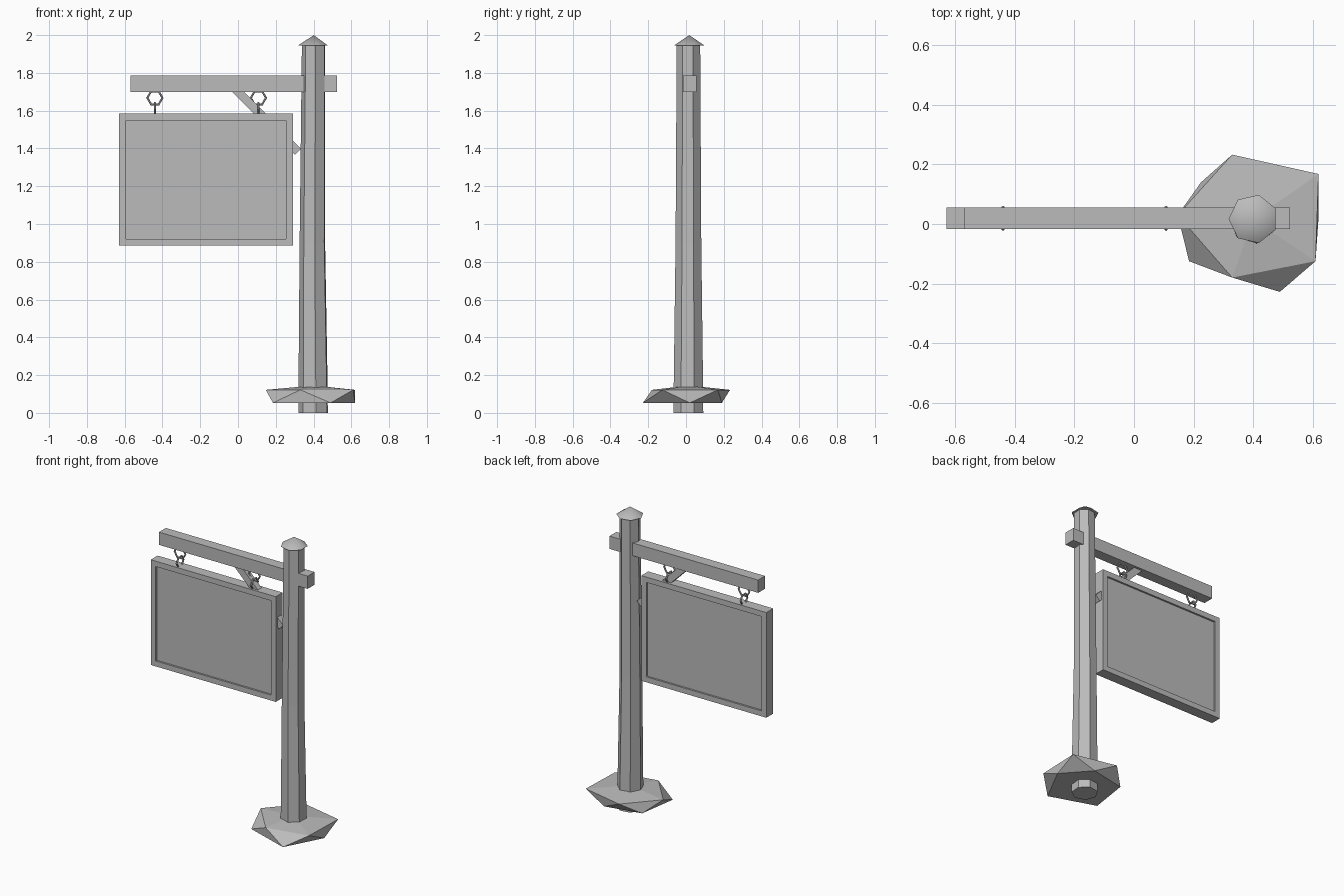
import bpy, bmesh, math
from mathutils import Matrix, Vector

old = bpy.data.objects.get("Cube")
if old:
    bpy.data.objects.remove(old, do_unlink=True)

GREY = (0.5, 0.5, 0.5, 1)
mat = bpy.data.materials.new("plain grey")
mat.use_nodes = True
mat.diffuse_color = GREY
mat.node_tree.nodes["Principled BSDF"].inputs["Base Color"].default_value = GREY

Y0 = 0.019  # depth of the sign's centre plane


def finish(name, bm, smooth=False):
    bmesh.ops.recalc_face_normals(bm, faces=bm.faces)
    mesh = bpy.data.meshes.new(name)
    bm.to_mesh(mesh)
    bm.free()
    mesh.materials.append(mat)
    for p in mesh.polygons:
        p.use_smooth = smooth and len(p.vertices) == 3
    ob = bpy.data.objects.new(name, mesh)
    bpy.context.collection.objects.link(ob)
    return ob


def loft(bm, rings, caps=True):
    """Join closed rings of points into a skin."""
    loops = [[bm.verts.new(p) for p in r] for r in rings]
    n = len(loops[0])
    for a, b in zip(loops, loops[1:]):
        for i in range(n):
            j = (i + 1) % n
            bm.faces.new((a[i], a[j], b[j], b[i]))
    if caps:
        bm.faces.new(loops[0])
        bm.faces.new(loops[-1])
    return loops


def circle(x, y, z, r, sides, turn):
    angles = [turn + math.tau * i / sides for i in range(sides)]
    return [(x + r * math.cos(a), y + r * math.sin(a), z) for a in angles]


def box(name, size, centre, tilt=0):
    bm = bmesh.new()
    bmesh.ops.create_cube(bm, size=1, matrix=Matrix.Translation(centre)
                          @ Matrix.Rotation(tilt, 4, 'Y') @ Matrix.Diagonal((*size, 1)))
    return bm, name


# Seven-sided tapering post
bm = bmesh.new()
loft(bm, [circle(x, 0.014, z, r, 7, math.radians(21.4))
          for x, z, r in ((0.4, 0, 0.081), (0.4, 0.14, 0.08), (0.396, 0.9, 0.07), (0.402, 1.95, 0.064))])
finish("post", bm)

# Pointed cap, softly shaded
bm = bmesh.new()
rim = [bm.verts.new(p) for p in circle(0.401, 0.017, 1.945, 0.083, 7, math.pi / 7)]
tip = bm.verts.new((0.401, 0.017, 2))
bm.faces.new(rim)
for i in range(7):
    bm.faces.new((rim[i - 1], rim[i], tip))
finish("post_cap", bm, smooth=True)

# Faceted base stone: upper and lower rings offset by half a step
upper = [(0.62, 0.168), (0.33, 0.233), (0.147, 0.03), (0.33, -0.18), (0.61, -0.125)]
lower = [(0.47, 0.19), (0.225, 0.14), (0.185, -0.125), (0.49, -0.228), (0.62, 0.02)]
bm = bmesh.new()
top = [bm.verts.new((x, y, 0.122)) for x, y in upper]
low = [bm.verts.new((x, y, 0.053)) for x, y in lower]
peak = bm.verts.new((0.4, 0.015, 0.145))
bm.faces.new(low)
for i in range(5):
    j = (i + 1) % 5
    bm.faces.new((top[i], top[j], peak))
    bm.faces.new((top[i], low[i], top[j]))
    bm.faces.new((low[i], low[j], top[j]))
finish("base_stone", bm)

# Crossbeam and diagonal brace
bm, name = box("crossbeam", (1.095, 0.072, 0.085), (-0.0225, Y0, 1.7425))
finish(name, bm)
bm, name = box("brace", (0.47, 0.04, 0.045), (0.152, Y0, 1.548), math.radians(45))
finish(name, bm)

# Sign board with a recessed panel on front and back
bm, name = box("sign_board", (0.92, 0.072, 0.7), (-0.17, Y0, 1.235))
bm.normal_update()
for face in [f for f in bm.faces if abs(f.normal.y) > 0.9]:
    bmesh.ops.inset_region(bm, faces=[face], thickness=0.051)
    bmesh.ops.inset_region(bm, faces=[face], thickness=0, depth=-0.012)
finish(name, bm)


# Hanging links: one hexagonal ring along the beam, one turned across it
def link(name, x, z, radius, across):
    bm = bmesh.new()
    out = Vector((0, 1, 0)) if across else Vector((1, 0, 0))
    side = Vector((1, 0, 0)) if across else Vector((0, 1, 0))
    centre, up, wire = Vector((x, Y0, z)), Vector((0, 0, 1)), 0.006
    rings = []
    for i in range(6):
        a = math.tau * i / 6
        d = out * math.cos(a) + up * math.sin(a)
        rings.append([centre + d * (radius + wire * math.cos(b)) + side * wire * math.sin(b)
                      for b in (math.tau * k / 6 for k in range(6))])
    loft(bm, rings + rings[:1], caps=False)
    bmesh.ops.remove_doubles(bm, verts=bm.verts, dist=0.0001)
    finish(name, bm)


for label, x in (("right", -0.44), ("left", 0.108)):
    link(label + "_upper_link", x, 1.668, 0.04, False)
    link(label + "_lower_link", x, 1.61, 0.036, True)
